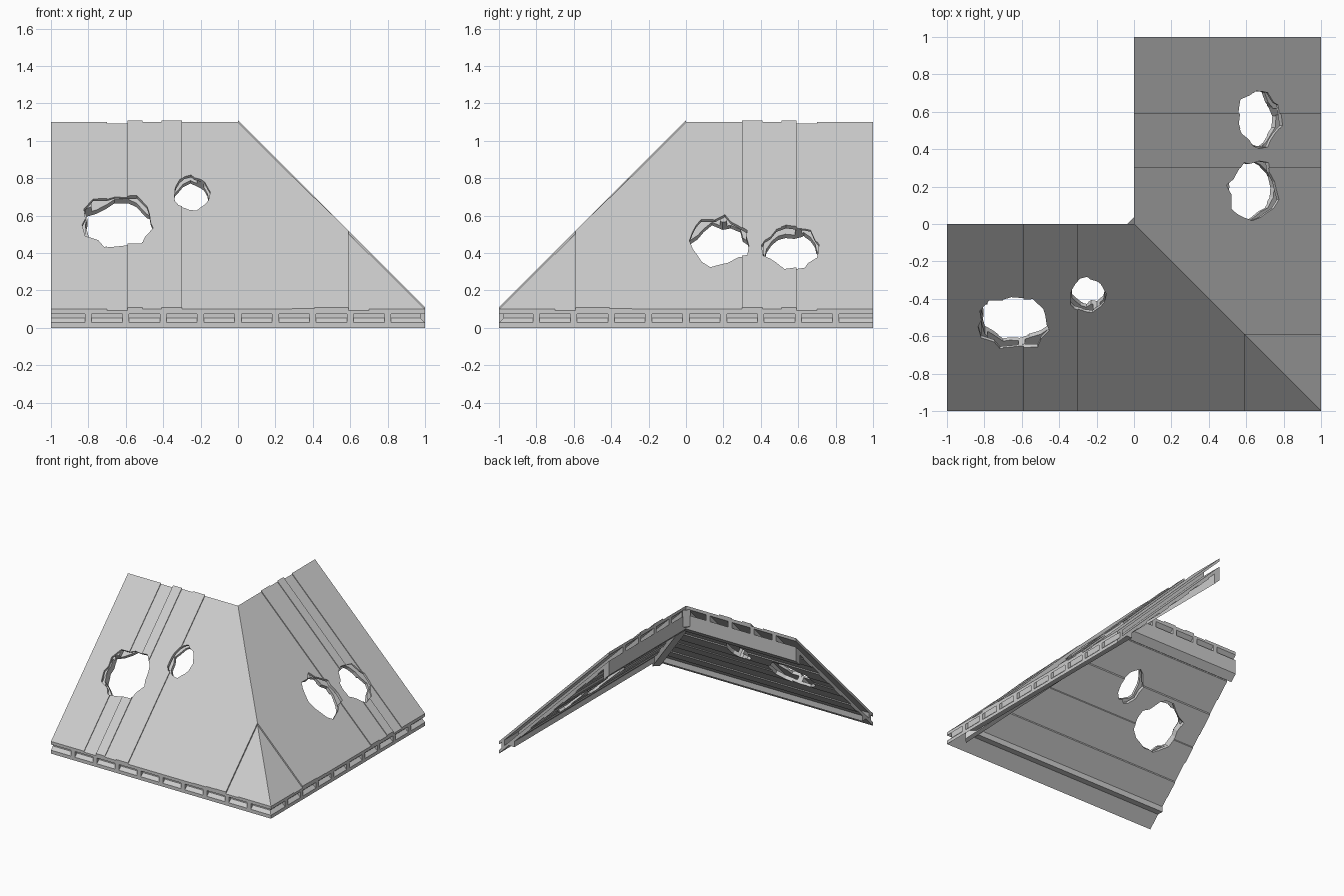
import bpy, bmesh, math, random
from mathutils import Vector

cube = bpy.data.objects.get("Cube")
if cube:
    bpy.data.objects.remove(cube, do_unlink=True)

random.seed(4)
wood = bpy.data.materials.new("plain_grey")
wood.use_nodes = True
GREY = (0.6, 0.6, 0.6, 1)
wood.diffuse_color = GREY
wood.node_tree.nodes["Principled BSDF"].inputs["Base Color"].default_value = GREY


# Roof coordinates: u along the eave, v from eave to ridge, w depth under the surface
def front(u, v, w):
    return Vector((u, v - 1, 0.1 + v - w))


def right(u, v, w):
    return Vector((1 - v, -u, 0.1 + v - w))


def make_object(name, bm):
    bmesh.ops.recalc_face_normals(bm, faces=bm.faces)
    mesh = bpy.data.meshes.new(name)
    bm.to_mesh(mesh)
    bm.free()
    mesh.materials.append(wood)
    obj = bpy.data.objects.new(name, mesh)
    bpy.context.collection.objects.link(obj)
    return obj


def prism(name, top, bottom):
    """Closed solid between two matching outlines."""
    bm = bmesh.new()
    a = [bm.verts.new(p) for p in top]
    b = [bm.verts.new(p) for p in bottom]
    n = len(a)
    bm.faces.new(a)
    bm.faces.new(b[::-1])
    for i in range(n):
        j = (i + 1) % n
        bm.faces.new((a[i], b[i], b[j], a[j]))
    return make_object(name, bm)


def slab(name, place, outline, w0, w1):
    return prism(name, [place(u, v, w0) for u, v in outline],
                 [place(u, v, w1) for u, v in outline])


def board_outline(u0, u1, v0=0.0, v1=1.0):
    """Board running up the slope, cut at the hip."""
    def top(u):
        return min(v1, 1 - u)
    pts = [(u0, v0), (u1, v0), (u1, top(u1))]
    if u0 < 1 - v1 < u1:
        pts.append((1 - v1, v1))
    if top(u0) > v0:
        pts.append((u0, top(u0)))
    return [p for i, p in enumerate(pts) if p != pts[i - 1]]


def strip_outline(v0, v1):
    """Board running along the eave, mitred at the hip."""
    return [(-1, v0), (1 - v0, v0), (1 - v1, v1), (-1, v1)]


def hole_cutter(place, cu, cv, ru, rv):
    n = 19
    ring = []
    for i in range(n):
        a = math.tau * (i + random.uniform(-0.25, 0.25)) / n
        r = random.uniform(0.84, 1.06)
        ring.append((cu + ru * r * math.cos(a), cv + rv * r * math.sin(a)))
    ends = [[place(u, v + w / 2, w) for u, v in ring] for w in (-0.06, 0.24)]
    cutter = prism("hole_cutter", *ends)
    cutter.hide_render = True
    return cutter


def finish(name, parts, cutters=()):
    """Cut the holes in each board and gather the boards in one object."""
    for part in parts:
        for cutter in cutters:
            mod = part.modifiers.new("hole", 'BOOLEAN')
            mod.operation = 'DIFFERENCE'
            mod.solver = 'EXACT'
            mod.object = cutter
    bpy.context.view_layer.update()
    deps = bpy.context.evaluated_depsgraph_get()
    bm = bmesh.new()
    for part in parts:
        ev = part.evaluated_get(deps)
        bm.from_mesh(ev.to_mesh())
        ev.to_mesh_clear()
    for part in parts:
        bpy.data.objects.remove(part, do_unlink=True)
    bmesh.ops.dissolve_degenerate(bm, dist=1e-5, edges=bm.edges)
    return make_object(name, bm)


EDGES = [-1, -0.7, -0.59, -0.51, -0.41, -0.3, 0.29, 0.41, 0.5, 0.59, 0.7, 1]
LIFT = [0, -0.008, 0.01, 0.002, 0.01, 0, 0.003, 0.008, 0.01, -0.006, 0]
ROWS = [0, 0.1, 0.2, 0.29, 0.41, 0.5, 0.58, 0.7, 0.79, 0.9, 1]
DROP = [0, 0.004, 0.012, 0.002, 0.014, 0.006, 0.014, 0.003, 0.012, 0.004]
HOLES = {
    "front": [(-0.64, 0.47, 0.2, 0.15), (-0.25, 0.62, 0.1, 0.1)],
    "right": [(-0.18, 0.36, 0.165, 0.14), (-0.565, 0.33, 0.16, 0.12)],
}

for side, place in (("front", front), ("right", right)):
    # Weathered boards on the outside, running up the slope
    outer = [slab("board", place, board_outline(a, b), -lift, 0.025)
             for a, b, lift in zip(EDGES, EDGES[1:], LIFT)]
    # Inner lining boards, running along the slope
    inner = [slab("lining", place, strip_outline(a, b), 0.072, 0.1 + drop)
             for a, b, drop in zip(ROWS, ROWS[1:], DROP)]
    # Rafters between the two skins, and a recessed board closing the eave
    rafters = [slab("rafter", place, board_outline(k / 5 - 0.018, k / 5 + 0.018),
                    0.024, 0.073) for k in range(-4, 5)]
    fill = slab("eave_fill", place, strip_outline(0.025, 0.05), 0.024, 0.073)
    ridge = slab("ridge_beam", place, strip_outline(0.95, 1), 0.098, 0.19)

    # Wall plate with a level underside near the eave
    rim = strip_outline(0.09, 0.14)
    plate = prism("wall_plate", [place(u, v, 0.09) for u, v in rim],
                  [place(u, v, 0.1 + v - 0.09) for u, v in rim])

    # Each layer is broken through with its own ragged edge
    outer_cut = [hole_cutter(place, *h) for h in HOLES[side]]
    inner_cut = [hole_cutter(place, *h) for h in HOLES[side]]
    finish(side + "_outer_boards", outer, outer_cut)
    finish(side + "_inner_lining", inner, inner_cut)
    finish(side + "_rafters", rafters, inner_cut)
    finish(side + "_beams", [fill, ridge, plate])
    for cutter in outer_cut + inner_cut:
        bpy.data.objects.remove(cutter, do_unlink=True)

# Hip rafter under the corner where the slopes meet
across = Vector((1, 1, 0)).normalized() * 0.03


def hip_ring(t, w0, w1):
    base = Vector((t, -t, 1.1 - t))
    return [base + across * s - Vector((0, 0, w))
            for s, w in ((-1, w0), (1, w0), (1, w1), (-1, w1))]


prism("hip_rafter", hip_ring(-0.018, 0.04, 0.18), hip_ring(0.9, 0.04, 0.18))
